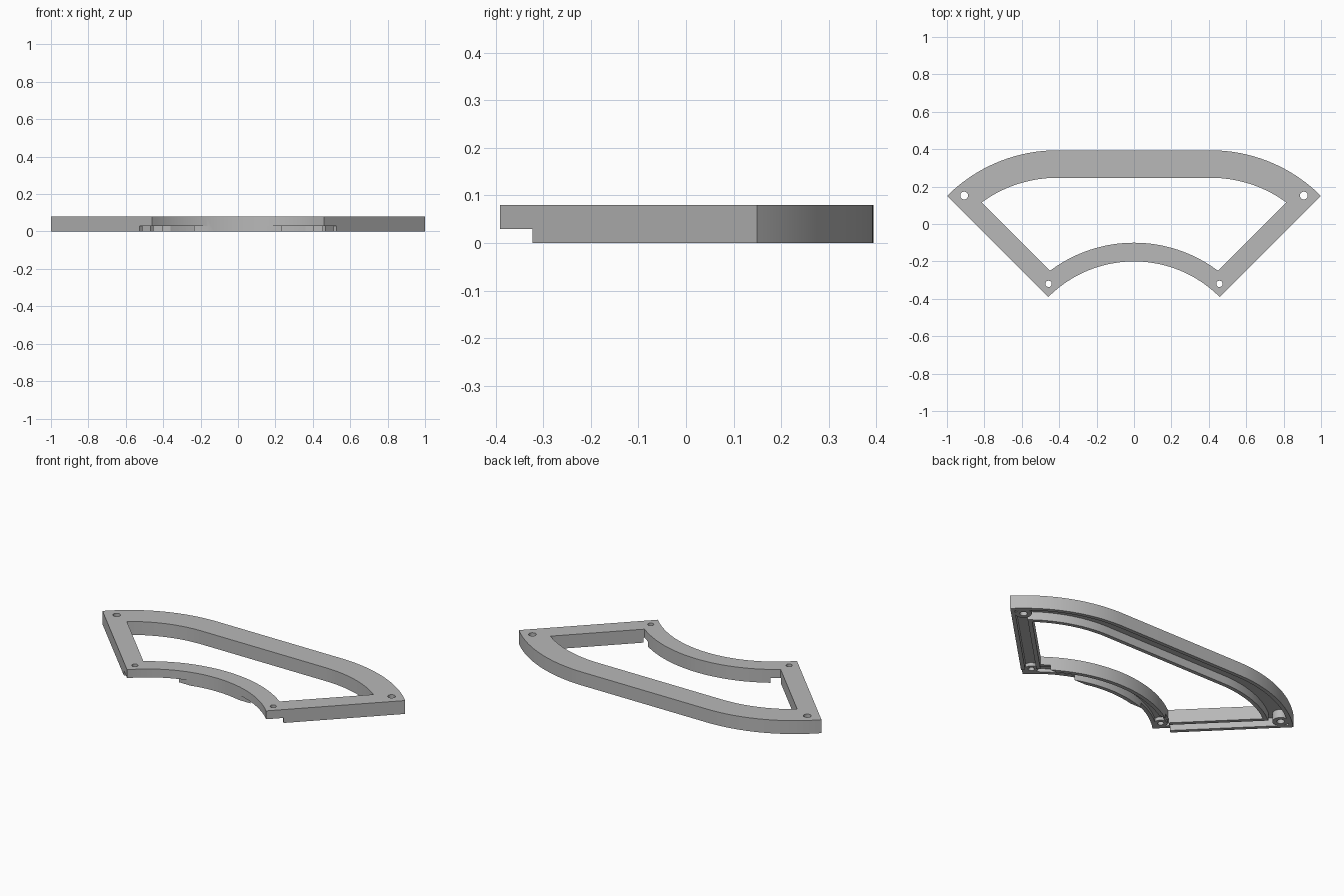
import bpy, bmesh
from math import sqrt, sin, cos, atan2, pi

if "Cube" in bpy.data.objects:
    bpy.data.objects.remove(bpy.data.objects["Cube"])

WALL = 0.023          # thickness of the channel walls
HEIGHT = 0.08
CEILING = 0.05        # underside of the top plate
STEP = 0.03           # height of the relief at the lower corners
SEG = 24

grey = bpy.data.materials.new("plain_grey")
grey.use_nodes = True
colour = (0.48, 0.48, 0.48, 1)
grey.diffuse_color = colour
grey.node_tree.nodes["Principled BSDF"].inputs["Base Color"].default_value = colour


def arc(cx, cy, r, a, b):
    steps = [a + (b - a) * i / SEG for i in range(SEG + 1)]
    return [(cx + r * sin(t), cy + r * cos(t)) for t in steps]


def meet(cx, cy, r, k):
    """Angle from +y at which a circle crosses the line y = x - k."""
    e = cx - k - cy
    u = (-e + sqrt(2 * r * r - e * e)) / 2
    return atan2(u, u + e)


def outline(low, side, top):
    """Closed outline, each edge moved inwards by its own offset."""
    k = 0.85 - side * sqrt(2)
    r_low, r_top = 0.647 + low, 0.834 - top
    a = meet(0, -0.847, r_low, k)
    b = meet(0.41, -0.44, r_top, k)
    return (arc(0, -0.847, r_low, -a, a)
            + arc(0.41, -0.44, r_top, b, 0)
            + arc(-0.41, -0.44, r_top, 0, -b))


def finish(name, bm):
    bmesh.ops.recalc_face_normals(bm, faces=bm.faces)
    mesh = bpy.data.meshes.new(name)
    bm.to_mesh(mesh)
    bm.free()
    mesh.materials.append(grey)
    obj = bpy.data.objects.new(name, mesh)
    bpy.context.collection.objects.link(obj)
    return obj


def ring(name, outer, inner, z0, z1):
    """Band between two outlines with equal point counts."""
    bm = bmesh.new()
    loops = [[bm.verts.new((x, y, z)) for x, y in pts]
             for pts, z in ((outer, z0), (outer, z1), (inner, z1), (inner, z0))]
    n = len(outer)
    for j in range(4):
        p, q = loops[j], loops[(j + 1) % 4]
        for i in range(n):
            m = (i + 1) % n
            bm.faces.new((p[i], p[m], q[m], q[i]))
    return finish(name, bm)


def prism(name, pts, z0, z1):
    bm = bmesh.new()
    face = bm.faces.new([bm.verts.new((x, y, z0)) for x, y in pts])
    up = bmesh.ops.extrude_face_region(bm, geom=[face])["geom"]
    for v in up:
        if isinstance(v, bmesh.types.BMVert):
            v.co.z = z1
    return finish(name, bm)


def cylinder(name, x, y, r, z0, z1):
    return prism(name, arc(x, y, r, 0, 2 * pi)[:-1], z0, z1)


def cut(target, cutter):
    """Subtract the cutter, then discard it."""
    mod = target.modifiers.new("cut", "BOOLEAN")
    mod.operation = "DIFFERENCE"
    mod.solver = "EXACT"
    mod.object = cutter
    bpy.context.view_layer.objects.active = target
    bpy.ops.object.modifier_apply(modifier=mod.name)
    bpy.data.objects.remove(cutter)


# Solid frame
frame = ring("curved_frame", outline(0, 0, 0), outline(0.1, 0.106, 0.147), 0, HEIGHT)

# Channel underneath, leaving round bosses at the screw holes
channel = ring("channel_cutter", outline(WALL, WALL, WALL),
               outline(0.1 - WALL, 0.106 - WALL, 0.147 - WALL), -0.05, CEILING)
screws = [(s * x, y, hole, boss) for s in (1, -1)
          for x, y, hole, boss in ((0.908, 0.152, 0.021, 0.045),
                                   (0.457, -0.32, 0.017, 0.036))]
for x, y, hole, boss in screws:
    cut(channel, cylinder("boss_cutter", x, y, boss, -0.1, 0.1))
cut(frame, channel)

# Relief under the two lower corners
relief = [(0.425, -0.22), (0.805, -0.6), (-0.805, -0.6), (-0.425, -0.22)]
cut(frame, prism("corner_relief_cutter", relief, -0.1, STEP))

# Screw holes
for x, y, hole, boss in screws:
    cut(frame, cylinder("screw_hole_cutter", x, y, hole, -0.1, 0.2))

# Smooth curves with sharp edges
bpy.ops.object.select_all(action="DESELECT")
frame.select_set(True)
bpy.context.view_layer.objects.active = frame
bpy.ops.object.shade_smooth_by_angle()
